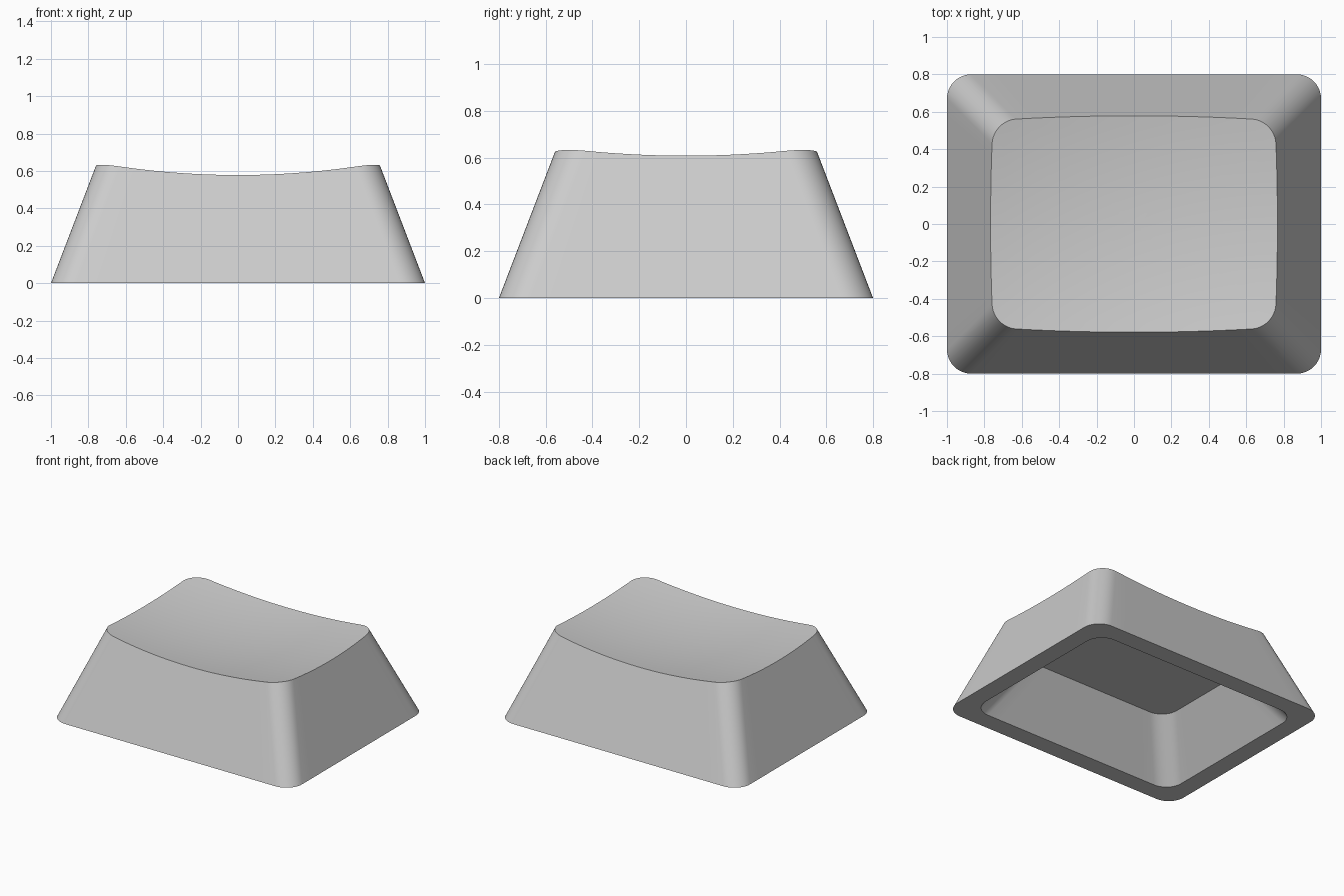
import bpy, bmesh, math

cube = bpy.data.objects.get("Cube")
if cube:
    bpy.data.objects.remove(cube, do_unlink=True)

HALF_X, HALF_Y, RADIUS = 1.0, 0.8, 0.13
TAPER = 0.383            # inward lean of the outer walls per unit of height
DISH_LOW, DISH_R = 0.538, 4.2
ARC, SIDE, RINGS = 10, 14, 12


def outline(inset):
    """Rounded rectangle, counter-clockwise, with evenly divided sides."""
    cx, cy = HALF_X - inset - RADIUS, HALF_Y - inset - RADIUS
    arcs = []
    for i, (sx, sy) in enumerate([(1, 1), (-1, 1), (-1, -1), (1, -1)]):
        angles = [(i + k / ARC) * math.pi / 2 for k in range(ARC + 1)]
        arcs.append([(sx * cx + RADIUS * math.cos(a), sy * cy + RADIUS * math.sin(a))
                     for a in angles])
    points = []
    for i, arc in enumerate(arcs):
        points += arc
        (x0, y0), (x1, y1) = arc[-1], arcs[(i + 1) % 4][0]
        points += [(x0 + (x1 - x0) * k / SIDE, y0 + (y1 - y0) * k / SIDE)
                   for k in range(1, SIDE)]
    return points


def dish(x, y):
    return DISH_LOW + DISH_R - math.sqrt(DISH_R ** 2 - x * x - y * y)


def top_edge():
    """Where the leaning walls meet the spherical dish."""
    heights = [0.6] * len(outline(0))
    for _ in range(8):
        points = [outline(TAPER * z)[i] for i, z in enumerate(heights)]
        heights = [dish(x, y) for x, y in points]
    return points


bm = bmesh.new()


def ring(points, height):
    return [bm.verts.new((x, y, height(x, y))) for x, y in points]


def bridge(a, b):
    n = len(a)
    for i in range(n):
        j = (i + 1) % n
        bm.faces.new((a[i], a[j], b[j], b[i]))


# Cavity roof, cavity walls, bottom rim and outer walls
roof = ring(outline(0.375), lambda x, y: 0.376)
mouth = ring(outline(0.135), lambda x, y: 0)
base = ring(outline(0), lambda x, y: 0)
edge_points = top_edge()
edge = ring(edge_points, dish)
bm.faces.new(roof)
for a, b in ((roof, mouth), (mouth, base), (base, edge)):
    bridge(a, b)

# Dished top, closed with a fan at the centre
last = edge
for k in range(RINGS - 1, 0, -1):
    s = k / RINGS
    inner = ring([(x * s, y * s) for x, y in edge_points], dish)
    bridge(last, inner)
    last = inner
centre = bm.verts.new((0, 0, DISH_LOW))
for i, v in enumerate(last):
    bm.faces.new((v, last[(i + 1) % len(last)], centre))
bmesh.ops.recalc_face_normals(bm, faces=bm.faces)

mesh = bpy.data.meshes.new("keycap")
bm.to_mesh(mesh)
bm.free()
keycap = bpy.data.objects.new("keycap", mesh)
bpy.context.collection.objects.link(keycap)

# Single light grey plastic
grey = bpy.data.materials.new("light grey plastic")
grey.use_nodes = True
colour = (0.604, 0.604, 0.604, 1)
grey.diffuse_color = colour
grey.node_tree.nodes["Principled BSDF"].inputs["Base Color"].default_value = colour
mesh.materials.append(grey)

bpy.ops.object.select_all(action='DESELECT')
keycap.select_set(True)
bpy.context.view_layer.objects.active = keycap
bpy.ops.object.shade_smooth_by_angle(angle=math.radians(30))
